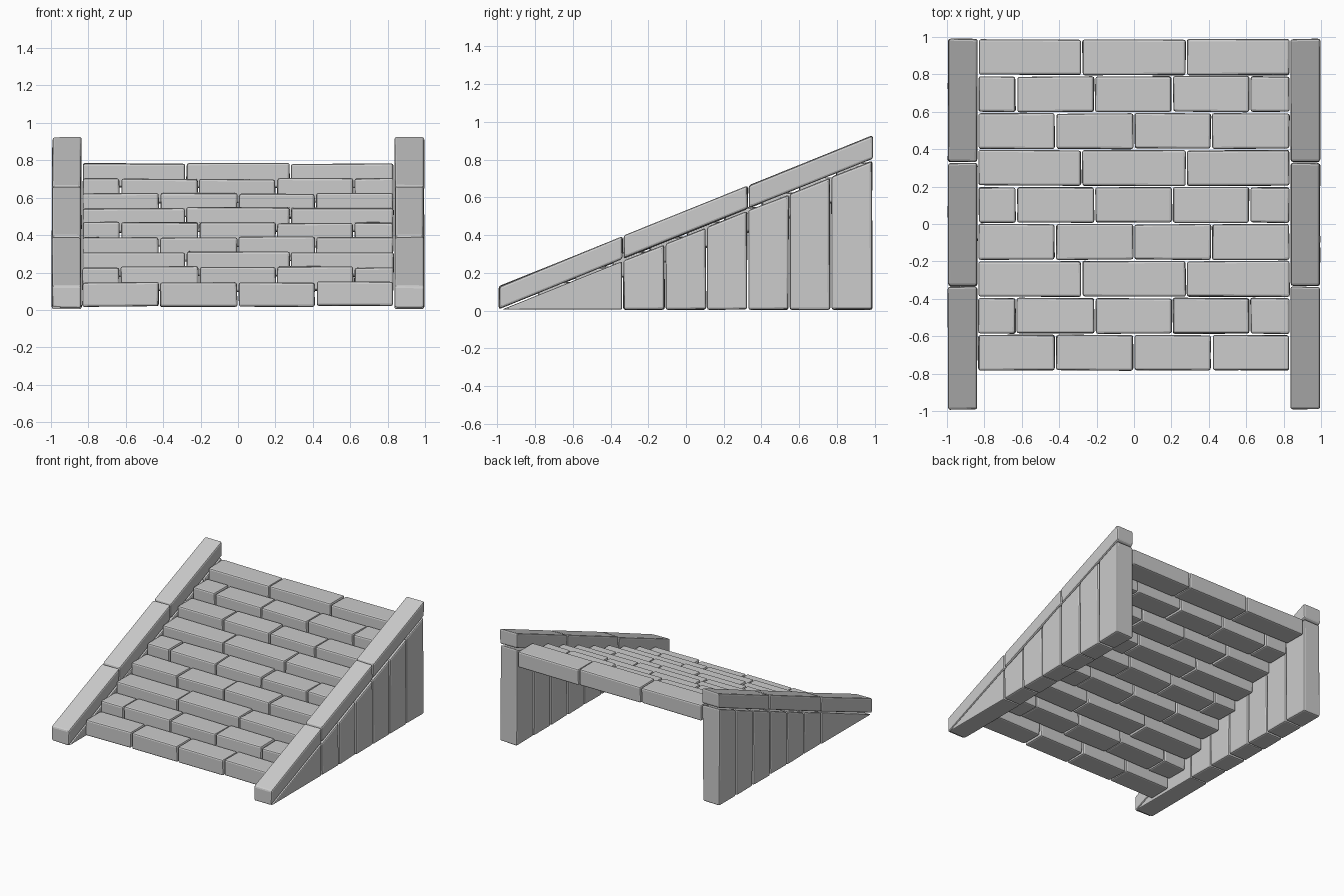
import bpy, bmesh, random

if "Cube" in bpy.data.objects:
    bpy.data.objects.remove(bpy.data.objects["Cube"])

random.seed(4)


def prism(name, profile, x0, x1, bevel=0.012, jitter=0.003):
    """Bevelled stone: a (y, z) profile extruded along x, with slight hand-cut wobble."""
    bm = bmesh.new()

    def wob():
        return random.uniform(-jitter, jitter)

    rings = [[bm.verts.new((x + wob(), y + wob(), max(z + wob(), 0.004)))
              for y, z in profile] for x in (x0, x1)]
    bm.faces.new(rings[0])
    bm.faces.new(rings[1][::-1])
    n = len(profile)
    for i in range(n):
        j = (i + 1) % n
        bm.faces.new((rings[0][j], rings[0][i], rings[1][i], rings[1][j]))
    bmesh.ops.recalc_face_normals(bm, faces=bm.faces)
    mesh = bpy.data.meshes.new(name)
    bm.to_mesh(mesh)
    bm.free()
    ob = bpy.data.objects.new(name, mesh)
    bpy.context.collection.objects.link(ob)
    mod = ob.modifiers.new("worn_edges", 'BEVEL')
    mod.width = bevel
    mod.segments = 2
    mod.limit_method = 'ANGLE'
    return ob


def cap_low(y):
    return 0.01 + (y + 0.99) * 0.403


GAP = 0.004

# Steps: nine courses of overlapping blocks, three joint patterns in rotation
patterns = [(-0.42, 0.0, 0.415), (-0.63, -0.21, 0.205, 0.62), (-0.28, 0.28)]
for row in range(9):
    y0 = -0.787 + row * 0.1975
    y1 = y0 + 0.1975
    top = 0.15 + row * 0.079
    cuts = (-0.835,) + patterns[row % 3] + (0.835,)
    for a, b in zip(cuts, cuts[1:]):
        z = top + random.uniform(-0.004, 0.004)
        prism("step_block",
              [(y0 + GAP, z - 0.13), (y1 - GAP, z - 0.13), (y1 - GAP, z), (y0 + GAP, z)],
              a + GAP, b - GAP)

# Side walls and sloping rails, left and right
wall_cuts = (-0.335, -0.11, 0.11, 0.327, 0.547, 0.767, 0.99)
rail_cuts = (-0.995, -0.332, 0.33, 0.993)
for x0, x1 in ((-0.994, -0.838), (0.838, 0.994)):
    # Front wedge stone
    prism("wall_wedge",
          [(-0.975, 0.006), (-0.335 - GAP, 0.006), (-0.335 - GAP, cap_low(-0.335) - 0.012)],
          x0, x1, 0.007, 0.001)
    # Upright wall stones with sloping tops
    for a, b in zip(wall_cuts, wall_cuts[1:]):
        a, b = a + GAP, b - GAP
        prism("wall_stone",
              [(a, 0.006), (b, 0.006), (b, cap_low(b) - 0.012), (a, cap_low(a) - 0.012)],
              x0, x1)
    # Rail stones
    for a, b in zip(rail_cuts, rail_cuts[1:]):
        a, b = a + GAP, b - GAP
        prism("rail_stone",
              [(a, cap_low(a)), (b, cap_low(b)), (b, cap_low(b) + 0.12), (a, cap_low(a) + 0.12)],
              x0, x1)
